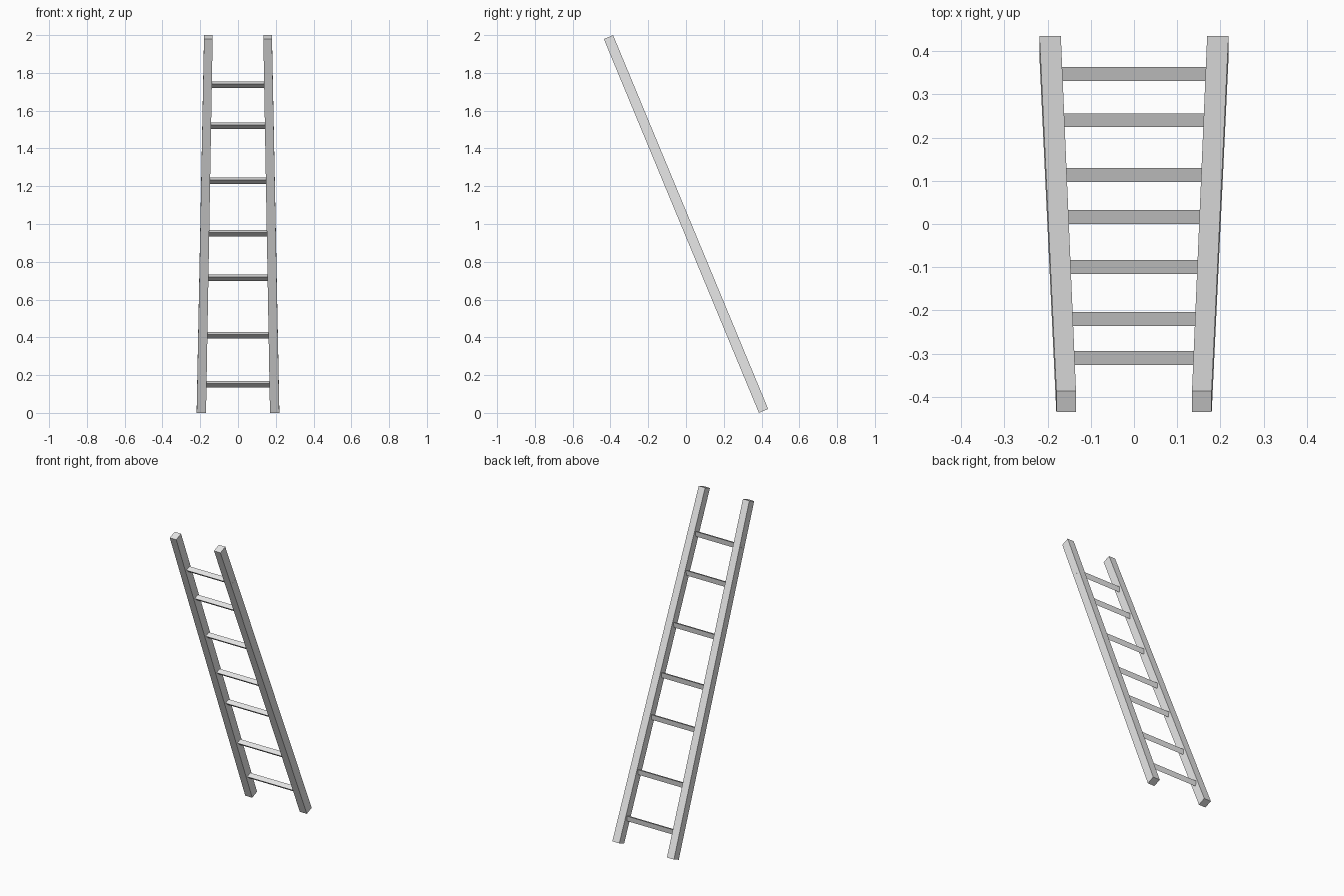
import bpy
import bmesh
from mathutils import Vector

cube = bpy.data.objects.get("Cube")
if cube:
    bpy.data.objects.remove(cube, do_unlink=True)

# One plain grey for the whole ladder
grey = bpy.data.materials.new("light_grey")
grey.use_nodes = True
colour = (0.8, 0.8, 0.8, 1.0)
grey.diffuse_color = colour
grey.node_tree.nodes["Principled BSDF"].inputs["Base Color"].default_value = colour

# Leaning centre line, and the direction across its thickness
FOOT = Vector((0, 0.4105, 0.0105))
HEAD = Vector((0, -0.4105, 1.9895))
AXIS = (HEAD - FOOT).normalized()
ACROSS = Vector((0, AXIS.z, -AXIS.y))
THICK = 0.053


def add_object(name, bm):
    bmesh.ops.recalc_face_normals(bm, faces=bm.faces)
    mesh = bpy.data.meshes.new(name)
    bm.to_mesh(mesh)
    bm.free()
    mesh.materials.append(grey)
    obj = bpy.data.objects.new(name, mesh)
    bpy.context.collection.objects.link(obj)


# Side rails: boxes that taper and draw together towards the head
def add_rail(name, side):
    bm = bmesh.new()
    bmesh.ops.create_cube(bm, size=1)
    for v in bm.verts:
        if v.co.z < 0:
            point, middle, width = FOOT, 0.194, 0.0495
        else:
            point, middle, width = HEAD, 0.157, 0.0455
        offset = ACROSS * (v.co.y * THICK)
        v.co = point + offset + Vector((side * middle + v.co.x * width, 0, 0))
    add_object(name, bm)


# Rungs: three-sided bars, flat side up, let into the rails
def add_rung(name, y, radius=0.02, half_length=0.1855):
    centre = FOOT.lerp(HEAD, (FOOT.y - y) / (FOOT.y - HEAD.y))
    down = -AXIS * radius
    spread = ACROSS * (radius * 0.866)
    bm = bmesh.new()
    corners = (down, spread - down / 2, -spread - down / 2)
    ends = []
    for x in (-half_length, half_length):
        ends.append([bm.verts.new(centre + c + Vector((x, 0, 0))) for c in corners])
    for end in ends:
        bm.faces.new(end)
    for i in range(3):
        j = (i + 1) % 3
        bm.faces.new((ends[0][i], ends[0][j], ends[1][j], ends[1][i]))
    add_object(name, bm)


add_rail("left_rail", 1)
add_rail("right_rail", -1)

for n, y in enumerate((0.351, 0.244, 0.117, 0.02, -0.096, -0.216, -0.306), 1):
    add_rung(f"rung_{n}", y)
